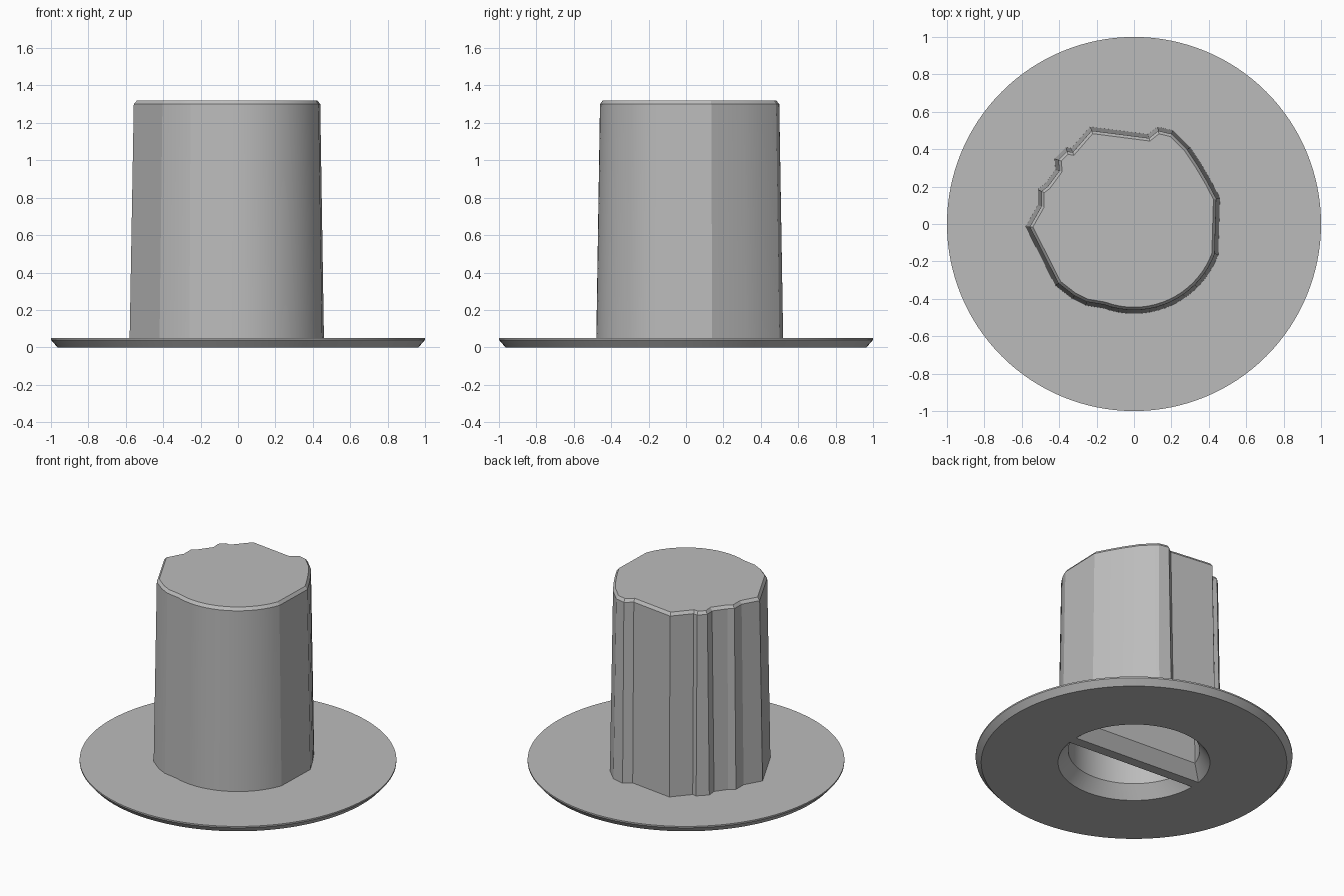
import bpy, bmesh, math
from mathutils import Vector

if "Cube" in bpy.data.objects:
    bpy.data.objects.remove(bpy.data.objects["Cube"], do_unlink=True)

grey = bpy.data.materials.new("plain_grey")
grey.use_nodes = True
grey.diffuse_color = (0.5, 0.5, 0.5, 1)
grey.node_tree.nodes["Principled BSDF"].inputs["Base Color"].default_value = (0.5, 0.5, 0.5, 1)


def loft(name, layers):
    """Solid skinned through rings of equal length, given as (points, z)."""
    bm = bmesh.new()
    rings = [[bm.verts.new((x, y, z)) for x, y in pts] for pts, z in layers]
    for low, high in zip(rings, rings[1:]):
        for i in range(len(low)):
            j = (i + 1) % len(low)
            bm.faces.new((low[i], low[j], high[j], high[i]))
    bm.faces.new(rings[0][::-1])
    bm.faces.new(rings[-1])
    bmesh.ops.recalc_face_normals(bm, faces=bm.faces[:])
    mesh = bpy.data.meshes.new(name)
    bm.to_mesh(mesh)
    bm.free()
    mesh.materials.append(grey)
    ob = bpy.data.objects.new(name, mesh)
    bpy.context.scene.collection.objects.link(ob)
    return ob


def circle(r, a0=0.0, a1=math.tau, n=128, closed=True):
    steps = n if closed else n + 1
    return [(r * math.cos(a0 + (a1 - a0) * i / n),
             r * math.sin(a0 + (a1 - a0) * i / n)) for i in range(steps)]


def inset(pts, d):
    """Move every side of a counter-clockwise outline inward by d."""
    out = []
    for i, p in enumerate(pts):
        p = Vector(p)
        e1 = (p - Vector(pts[i - 1])).normalized()
        e2 = (Vector(pts[(i + 1) % len(pts)]) - p).normalized()
        n1, n2 = Vector((-e1.y, e1.x)), Vector((-e2.y, e2.x))
        out.append(tuple(p + (n1 + n2) * d / (1 + n1.dot(n2))))
    return out


def d_shape(r, gap, turn):
    """Half disc kept clear of the middle web by gap."""
    a = math.asin(gap / r)
    c, s = math.cos(turn), math.sin(turn)
    return [(x * c - y * s, x * s + y * c)
            for x, y in circle(r, a, math.pi - a, 48, False)]


# Round flange with a bevelled underside
flange = loft("flanged_plug", [(circle(0.965), 0), (circle(1), 0.04), (circle(1), 0.05)])

# Drafted crown: smooth arc at the front, broken outline at the back right
outline = circle(0.48, math.radians(-110), math.radians(-20), 18, False) + [
    (0.46, 0.14), (0.41, 0.235), (0.36, 0.32), (0.30, 0.41), (0.21, 0.50),
    (0.125, 0.52), (0.075, 0.48), (-0.235, 0.52), (-0.335, 0.405),
    (-0.365, 0.41), (-0.425, 0.35), (-0.42, 0.29), (-0.475, 0.215),
    (-0.515, 0.185), (-0.515, 0.10), (-0.58, -0.015), (-0.42, -0.33),
    (-0.33, -0.40), (-0.26, -0.435)]
crown = loft("crown", [(outline, 0.02), (inset(outline, 0.02), 1.3),
                       (inset(outline, 0.035), 1.32)])

# Two half-round pockets with flared mouths, leaving a web between them
pockets = []
for side in range(2):
    turn = math.radians(-4) + math.pi * side
    pockets.append(loft("pocket_cutter", [
        (d_shape(0.493, 0.022, turn), -0.017),
        (d_shape(0.415, 0.10, turn), 0.085),
        (d_shape(0.40, 0.11, turn), 1.2)]))

# Combine into one solid
bpy.ops.object.select_all(action="DESELECT")
bpy.context.view_layer.objects.active = flange
flange.select_set(True)
for tool, kind in [(crown, "UNION")] + [(p, "DIFFERENCE") for p in pockets]:
    tool.hide_render = True
    mod = flange.modifiers.new("combine", "BOOLEAN")
    mod.operation, mod.object, mod.solver = kind, tool, "EXACT"
    bpy.ops.object.modifier_apply(modifier=mod.name)
    bpy.data.objects.remove(tool, do_unlink=True)

bpy.ops.object.shade_smooth_by_angle(angle=math.radians(16))
